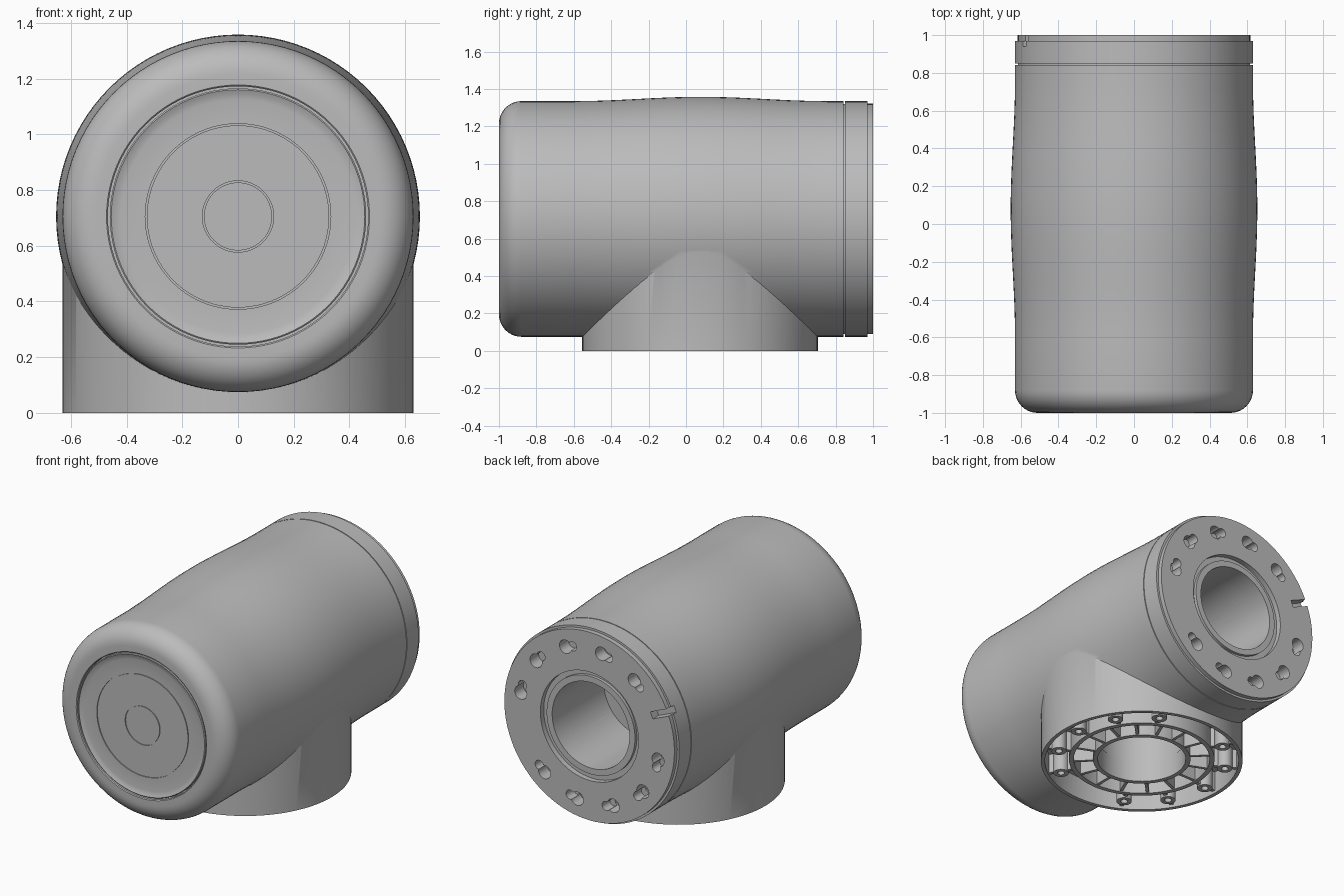
import bpy, bmesh, math
from mathutils import Matrix

cube = bpy.data.objects.get("Cube")
if cube:
    bpy.data.objects.remove(cube, do_unlink=True)

AXIS_Z = 0.705     # height of the horizontal barrel axis
BASE_Y = 0.075     # centre of the vertical socket
R = 0.63
ALONG_Y = Matrix.Translation((0, 0, AXIS_Z)) @ Matrix.Rotation(-math.pi / 2, 4, 'X')
ALONG_Z = Matrix.Translation((0, BASE_Y, 0))

grey = bpy.data.materials.new("mid_grey")
grey.use_nodes = True
grey.diffuse_color = (0.5, 0.5, 0.5, 1)
grey.node_tree.nodes["Principled BSDF"].inputs["Base Color"].default_value = (0.5, 0.5, 0.5, 1)


def make_object(name, bm):
    bmesh.ops.recalc_face_normals(bm, faces=bm.faces)
    mesh = bpy.data.meshes.new(name)
    bm.to_mesh(mesh)
    bm.free()
    mesh.materials.append(grey)
    obj = bpy.data.objects.new(name, mesh)
    bpy.context.collection.objects.link(obj)
    return obj


def add_lathe(bm, profile, matrix, closed=False, steps=96):
    """Spin (radius, height) points around local z, then place them."""
    part = bmesh.new()
    verts = [part.verts.new((r, 0, h)) for r, h in profile]
    pairs = list(zip(verts, verts[1:]))
    if closed:
        pairs.append((verts[-1], verts[0]))
    edges = [part.edges.new(p) for p in pairs]
    bmesh.ops.spin(part, geom=verts + edges, cent=(0, 0, 0), axis=(0, 0, 1),
                   angle=2 * math.pi, steps=steps)
    bmesh.ops.remove_doubles(part, verts=part.verts, dist=1e-5)
    bmesh.ops.recalc_face_normals(part, faces=part.faces)
    part.transform(matrix)
    temp = bpy.data.meshes.new("temp")
    part.to_mesh(temp)
    part.free()
    bm.from_mesh(temp)
    bpy.data.meshes.remove(temp)


def lathe(name, profile, matrix, closed=False):
    bm = bmesh.new()
    add_lathe(bm, profile, matrix, closed)
    return make_object(name, bm)


def rod(r, h0, h1):
    return [(0, h0), (r, h0), (r, h1), (0, h1)]


def tube(r0, r1, h0, h1):
    return [(r0, h0), (r1, h0), (r1, h1), (r0, h1)]


def add_spoke(bm, matrix, angle, r0, r1, width, h0, h1):
    """Radial bar between two radii."""
    m = (matrix @ Matrix.Rotation(angle, 4, 'Z')
         @ Matrix.Translation(((r0 + r1) / 2, 0, (h0 + h1) / 2))
         @ Matrix.Diagonal((r1 - r0, width, h1 - h0, 1)))
    bmesh.ops.create_cube(bm, size=1, matrix=m)


def polar(matrix, angle, r):
    return matrix @ Matrix.Translation((r * math.cos(angle), r * math.sin(angle), 0))


def combine(target, tool, operation):
    """Apply a boolean and remove the tool."""
    tool.hide_render = True
    mod = target.modifiers.new("bool", 'BOOLEAN')
    mod.operation = operation
    mod.solver = 'EXACT'
    mod.object = tool
    bpy.ops.object.select_all(action='DESELECT')
    target.select_set(True)
    bpy.context.view_layer.objects.active = target
    bpy.ops.object.modifier_apply(modifier=mod.name)
    bpy.data.objects.remove(tool, do_unlink=True)


# Barrel: recessed front, rounded shoulder, gently bulged middle
profile = [(0, -0.96), (0.467, -0.96), (0.467, -0.995), (0.472, -1.0)]
for i in range(11):
    a = math.pi / 2 * i / 10
    profile.append((0.51 + 0.12 * math.sin(a), -0.88 - 0.12 * math.cos(a)))
for i in range(25):
    t = -1 + i / 12
    profile.append((R + 0.023 * math.cos(math.pi * t / 2) ** 2, 0.08 + 0.68 * t))
profile += [(R, 0.843), (0, 0.843)]
housing = lathe("housing", profile, ALONG_Y)

# Vertical socket, rear bore and hollow underside
combine(housing, lathe("socket", rod(R, 0, 0.6), ALONG_Z), 'UNION')
combine(housing, lathe("bore_cutter", rod(0.28, 0.45, 1.1), ALONG_Y), 'DIFFERENCE')
hollow = [(0, -0.1), (0.605, -0.1), (0.605, 0.15), (0.28, 0.15), (0.28, 0.42), (0, 0.42)]
combine(housing, lathe("hollow_cutter", hollow, ALONG_Z), 'DIFFERENCE')

# Front cap with shallow circular grooves
cap_profile = [(0, -0.985)]
for r in (0.125, 0.33):
    cap_profile += [(r - 0.003, -0.985), (r - 0.003, -0.979),
                    (r + 0.003, -0.979), (r + 0.003, -0.985)]
cap_profile += [(0.42, -0.985), (0.44, -0.989), (0.455, -0.996),
                (0.46, -0.992), (0.46, -0.955), (0, -0.955)]
front_cap = lathe("front_cap", cap_profile, ALONG_Y)

# Rear flange with stepped rim around the bore
flange_profile = [(0.28, 0.843), (0.615, 0.843), (0.615, 0.849), (R, 0.849), (R, 0.97),
                  (0.616, 0.97), (0.616, 1.0), (0.355, 1.0), (0.355, 0.965),
                  (0.32, 0.965), (0.32, 0.985), (0.28, 0.985)]
rear_flange = lathe("rear_flange", flange_profile, ALONG_Y, closed=True)

# Keyhole pockets; the lathe's local y points down, so angles are negated
hole_angles = [-math.radians(12 + 30 * k) for k in range(12) if k not in (5, 11)]
for radius, shift, depth in ((0.044, 0.035, 0.91), (0.03, -0.07, 0.92)):
    bm = bmesh.new()
    for a in hole_angles:
        add_lathe(bm, rod(radius, depth, 1.1), polar(ALONG_Y, a + shift, 0.505), steps=24)
    combine(rear_flange, make_object("pocket_cutter", bm), 'DIFFERENCE')

# Locating notch in the flange edge
bm = bmesh.new()
add_spoke(bm, ALONG_Y, -math.radians(157), 0.49, 0.7, 0.045, 0.94, 1.1)
combine(rear_flange, make_object("notch_cutter", bm), 'DIFFERENCE')

# Underside rings
bm = bmesh.new()
for r0, r1 in ((0.275, 0.305), (0.425, 0.455)):
    add_lathe(bm, tube(r0, r1, 0.015, 0.16), ALONG_Z, closed=True)
socket_rings = make_object("socket_rings", bm)

# Underside radial ribs
bm = bmesh.new()
for k in range(16):
    add_spoke(bm, ALONG_Z, 2 * math.pi * k / 16, 0.295, 0.435, 0.02, 0.02, 0.16)
boss_angles = [math.radians(2 + 30 * k) for k in range(12) if k not in (3, 9)]
for a in boss_angles:
    add_spoke(bm, ALONG_Z, a, 0.445, 0.49, 0.025, 0.02, 0.16)
    add_spoke(bm, ALONG_Z, a, 0.57, 0.615, 0.025, 0.02, 0.16)
socket_ribs = make_object("socket_ribs", bm)

# Screw bosses
bm = bmesh.new()
for a in boss_angles:
    add_lathe(bm, tube(0.022, 0.048, 0.01, 0.16), polar(ALONG_Z, a, 0.53), closed=True, steps=24)
screw_bosses = make_object("screw_bosses", bm)

# Smooth shading with crisp edges
bpy.ops.object.select_all(action='DESELECT')
for obj in (housing, front_cap, rear_flange, socket_rings, socket_ribs, screw_bosses):
    obj.select_set(True)
bpy.context.view_layer.objects.active = housing
bpy.ops.object.shade_smooth_by_angle(angle=math.radians(30))
